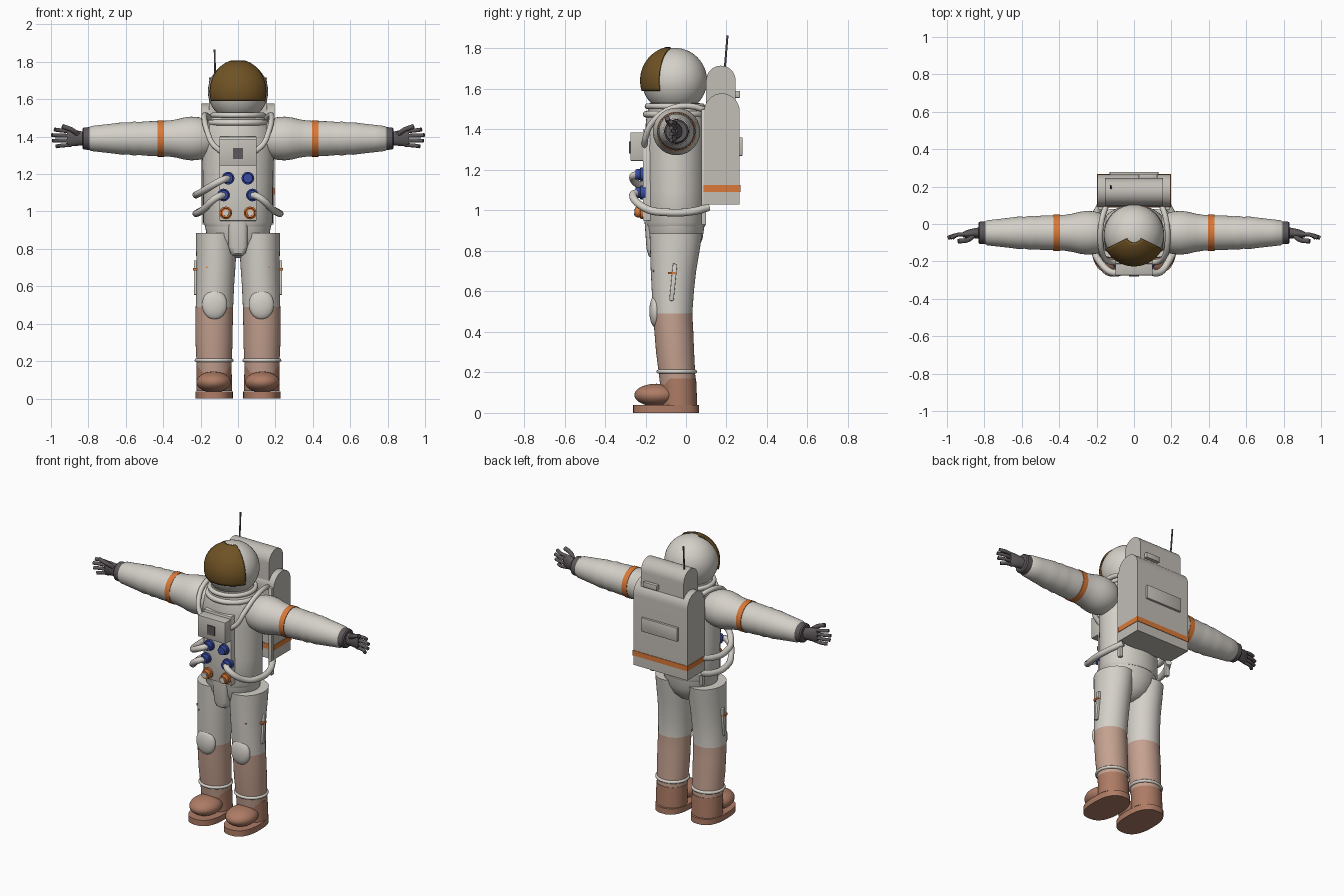
import bpy, bmesh, math
from mathutils import Vector, Matrix

if "Cube" in bpy.data.objects:
    bpy.data.objects.remove(bpy.data.objects["Cube"])


def material(name, r, g, b):
    m = bpy.data.materials.new(name)
    m.diffuse_color = (r, g, b, 1)
    m.use_nodes = True
    m.node_tree.nodes["Principled BSDF"].inputs["Base Color"].default_value = m.diffuse_color
    return m


SUIT = material("suit off white", 0.66, 0.63, 0.58)
PACK = material("pack grey", 0.54, 0.51, 0.47)
DUST = material("dusty pink", 0.56, 0.36, 0.28)
BOOT = material("boot brown", 0.42, 0.20, 0.13)
GLOVE = material("glove dark grey", 0.11, 0.095, 0.10)
GOLD = material("visor gold", 0.16, 0.085, 0.018)
ORANGE = material("orange", 0.70, 0.19, 0.04)
BLUE = material("blue", 0.04, 0.07, 0.36)


def finish(name, bm, mat, angle=40):
    bmesh.ops.recalc_face_normals(bm, faces=bm.faces)
    me = bpy.data.meshes.new(name)
    bm.to_mesh(me)
    bm.free()
    me.materials.append(mat)
    me.shade_smooth()
    me.set_sharp_from_angle(angle=math.radians(angle))
    ob = bpy.data.objects.new(name, me)
    bpy.context.collection.objects.link(ob)
    return ob


def loft(name, rings, mat, axis="z", power=2, n=40):
    """Rings of (position, half width, half depth, centre a, centre b)."""
    bm = bmesh.new()
    loops = []
    for t, a, b, ca, cb in rings:
        loop = []
        for i in range(n):
            c, s = math.cos(2 * math.pi * i / n), math.sin(2 * math.pi * i / n)
            u = ca + a * math.copysign(abs(c) ** (2 / power), c)
            v = cb + b * math.copysign(abs(s) ** (2 / power), s)
            co = {"z": (u, v, t), "x": (t, u, v), "y": (u, t, v)}[axis]
            loop.append(bm.verts.new(co))
        loops.append(loop)
    for p, q in zip(loops, loops[1:]):
        for i in range(n):
            j = (i + 1) % n
            bm.faces.new((p[i], p[j], q[j], q[i]))
    bm.faces.new(loops[0])
    bm.faces.new(loops[-1])
    return finish(name, bm, mat)


def box(name, lo, hi, mat, bevel=0.004, tilt=0):
    lo, hi = Vector(lo), Vector(hi)
    bm = bmesh.new()
    bmesh.ops.create_cube(bm, size=1)
    bmesh.ops.scale(bm, vec=hi - lo, verts=bm.verts)
    if bevel:
        bmesh.ops.bevel(bm, geom=bm.edges[:], offset=bevel, segments=2, profile=0.5, affect="EDGES")
    bmesh.ops.rotate(bm, matrix=Matrix.Rotation(tilt, 3, "X"), verts=bm.verts)
    bmesh.ops.translate(bm, vec=(lo + hi) / 2, verts=bm.verts)
    return finish(name, bm, mat)


def ball(name, centre, radii, mat):
    bm = bmesh.new()
    bmesh.ops.create_uvsphere(bm, u_segments=40, v_segments=24, radius=1)
    bmesh.ops.scale(bm, vec=radii, verts=bm.verts)
    bmesh.ops.translate(bm, vec=centre, verts=bm.verts)
    return finish(name, bm, mat)


def tube(name, points, radius, mat, cyclic=False):
    cu = bpy.data.curves.new(name, "CURVE")
    cu.dimensions = "3D"
    cu.bevel_depth = radius
    cu.bevel_resolution = 4
    cu.resolution_u = 8
    cu.use_fill_caps = True
    sp = cu.splines.new("BEZIER")
    sp.bezier_points.add(len(points) - 1)
    for bp, p in zip(sp.bezier_points, points):
        bp.co = p
        bp.handle_left_type = bp.handle_right_type = "AUTO"
    sp.use_cyclic_u = cyclic
    cu.materials.append(mat)
    ob = bpy.data.objects.new(name, cu)
    bpy.context.collection.objects.link(ob)
    return ob


def ring(name, cx, cy, z, a, b, radius, mat):
    pts = [(cx + a * math.cos(k * math.pi / 6), cy + b * math.sin(k * math.pi / 6), z) for k in range(12)]
    return tube(name, pts, radius, mat, True)


def arch_block(name, hx, y0, y1, z0, z1, mat):
    """Block with a half-round top, extruded across x."""
    r, c = (y1 - y0) / 2, (y0 + y1) / 2
    prof = [(y0, z0), (y1, z0)]
    prof += [(c + r * math.cos(k * math.pi / 16), z1 - r + r * math.sin(k * math.pi / 16)) for k in range(17)]
    bm = bmesh.new()
    f = bm.faces.new([bm.verts.new((-hx, y, z)) for y, z in prof])
    ext = bmesh.ops.extrude_face_region(bm, geom=[f])["geom"]
    bmesh.ops.translate(bm, vec=(2 * hx, 0, 0), verts=[v for v in ext if isinstance(v, bmesh.types.BMVert)])
    return finish(name, bm, mat, 30)


# Helmet, gold visor patch and neck rings
HC = Vector((0, -0.057, 1.642))
ball("helmet", HC, (0.161, 0.161, 0.161), SUIT)
bm = bmesh.new()
grid = []
for i in range(25):
    lon = math.radians(-63 + 126 * i / 24)
    col = []
    for j in range(19):
        lat = math.radians(-18 + 93 * j / 18)
        d = Vector((math.sin(lon) * math.cos(lat), -math.cos(lon) * math.cos(lat), math.sin(lat)))
        col.append(bm.verts.new(HC + d * 0.166))
    grid.append(col)
for p, q in zip(grid, grid[1:]):
    for j in range(18):
        bm.faces.new((p[j], q[j], q[j + 1], p[j + 1]))
visor = finish("visor", bm, GOLD)
sol = visor.modifiers.new("thickness", "SOLIDIFY")
sol.thickness, sol.offset = 0.008, 0
ring("neck_ring_upper", 0, -0.055, 1.515, 0.135, 0.135, 0.014, SUIT)
ring("neck_ring_lower", 0, -0.055, 1.475, 0.147, 0.142, 0.016, SUIT)

# Torso, pelvis and front flap
loft("torso", [(0.92, 0.175, 0.143, 0, -0.05), (0.94, 0.186, 0.15, 0, -0.05), (1.1, 0.186, 0.15, 0, -0.05),
               (1.3, 0.192, 0.152, 0, -0.05), (1.39, 0.19, 0.152, 0, -0.05), (1.44, 0.178, 0.148, 0, -0.05),
               (1.48, 0.155, 0.14, 0, -0.052), (1.53, 0.125, 0.125, 0, -0.055)], SUIT)
loft("pelvis", [(0.75, 0.03, 0.03, 0, -0.05), (0.765, 0.07, 0.07, 0, -0.05), (0.8, 0.12, 0.105, 0, -0.05),
                (0.86, 0.165, 0.132, 0, -0.05), (0.93, 0.178, 0.142, 0, -0.05)], SUIT)
loft("front_flap", [(0.765, 0.028, 0.02, 0, -0.15), (0.775, 0.04, 0.03, 0, -0.155), (0.81, 0.05, 0.033, 0, -0.162),
                    (0.95, 0.052, 0.035, 0, -0.17)], SUIT, power=3)

# Chest panel, control box and display
box("chest_panel", (-0.1, -0.213, 0.95), (0.1, -0.12, 1.4), SUIT)
box("control_box", (-0.1, -0.275, 1.245), (0.1, -0.19, 1.385), PACK)
box("display", (-0.026, -0.281, 1.28), (0.026, -0.273, 1.34), GLOVE, 0)

# Hose connectors
for s in (1, -1):
    for label, x, z, m in (("upper", 0.053, 1.178, BLUE), ("middle", 0.077, 1.088, BLUE), ("lower", 0.065, 0.992, ORANGE)):
        loft("connector_" + label, [(-0.2, 0.034, 0.034, x * s, z), (-0.225, 0.034, 0.034, x * s, z),
                                    (-0.227, 0.027, 0.027, x * s, z), (-0.25, 0.025, 0.025, x * s, z)], m, "y", n=20)
    loft("lower_connector_cap", [(-0.24, 0.017, 0.017, 0.065 * s, 0.992), (-0.256, 0.016, 0.016, 0.065 * s, 0.992)],
         SUIT, "y", n=20)

# Hoses round the waist to the pack
for s, x, z0, z1 in ((1, 0.077, 1.088, 0.99), (-1, 0.077, 1.088, 0.99), (-1, 0.053, 1.178, 1.09)):
    tube("waist_hose", [(s * x, -0.235, z0), (s * (x + 0.035), -0.262, z0 - 0.012), (s * 0.185, -0.2, z1 + 0.02),
                        (s * 0.222, -0.09, z1), (s * 0.212, 0.03, z1 + 0.005), (s * 0.175, 0.11, z1 + 0.025)],
         0.019, SUIT)

for s in (1, -1):
    # Hoses over the shoulders and pack straps
    tube("shoulder_hose", [(s * 0.145, 0.11, 1.49), (s * 0.172, 0.02, 1.515), (s * 0.18, -0.08, 1.5),
                           (s * 0.165, -0.17, 1.43), (s * 0.135, -0.2, 1.36), (s * 0.09, -0.205, 1.32)], 0.015, SUIT)
    box("pack_bracket", (s * 0.178 - 0.013, 0.075, 0.93), (s * 0.178 + 0.013, 0.1, 1.5), SUIT)

    # Arm with padded folds, stripe and cuff
    prof = [(0.14, 0.085), (0.17, 0.103), (0.21, 0.114), (0.25, 0.117), (0.29, 0.112), (0.33, 0.102), (0.37, 0.096),
            (0.44, 0.093), (0.49, 0.092), (0.53, 0.088), (0.555, 0.091), (0.585, 0.085), (0.615, 0.087),
            (0.66, 0.081), (0.73, 0.073), (0.785, 0.067), (0.795, 0.06)]
    loft("arm", [(s * x, r, r, -0.047, 1.39) for x, r in prof], SUIT, "x")
    loft("arm_stripe", [(s * x, 0.0975, 0.0975, -0.047, 1.39) for x in (0.395, 0.43)], ORANGE, "x")
    loft("glove_cuff", [(s * x, r, r, -0.047, 1.39) for x, r in ((0.78, 0.062), (0.825, 0.059), (0.832, 0.052))],
         GLOVE, "x")

    # Glove hand with fingers and thumb
    loft("palm", [(s * 0.825, 0.03, 0.036, -0.047, 1.39), (s * 0.86, 0.026, 0.041, -0.05, 1.392),
                  (s * 0.895, 0.021, 0.046, -0.054, 1.394), (s * 0.915, 0.014, 0.042, -0.057, 1.394)], GLOVE, "x", n=24)
    for k, end in enumerate((0.975, 0.995, 1.0, 0.985)):
        z = 1.356 + 0.024 * k
        tz = 1.348 + 0.03 * k
        tube("finger", [(s * 0.895, -0.055, z), (s * 0.945, -0.058, (z + tz) / 2), (s * (end - 0.004), -0.074, tz)],
             0.0105, GLOVE)
    tube("thumb", [(s * 0.855, -0.06, 1.41), (s * 0.89, -0.085, 1.437), (s * 0.94, -0.092, 1.455)], 0.013, GLOVE)

    # Leg, coloured with dust below the knee
    leg = loft("leg", [(0.14, 0.092, 0.088, s * 0.128, -0.04), (0.2, 0.094, 0.09, s * 0.128, -0.045),
                       (0.3, 0.099, 0.094, s * 0.128, -0.054), (0.4, 0.1, 0.096, s * 0.128, -0.06),
                       (0.49, 0.1, 0.097, s * 0.126, -0.066), (0.6, 0.101, 0.104, s * 0.122, -0.065),
                       (0.7, 0.104, 0.112, s * 0.118, -0.062), (0.8, 0.108, 0.122, s * 0.116, -0.055),
                       (0.885, 0.11, 0.13, s * 0.115, -0.05)], SUIT)
    leg.data.materials.append(DUST)
    for p in leg.data.polygons:
        p.material_index = 1 if p.center.z < 0.49 else 0
    ring("ankle_ring", s * 0.128, -0.046, 0.204, 0.094, 0.09, 0.01, SUIT)
    ball("knee_pad", (s * 0.125, -0.152, 0.502), (0.067, 0.029, 0.079), SUIT)

    # Tool pocket on the outer thigh with orange tab, and slim front tool
    box("thigh_pocket", (s * 0.222 - 0.014, -0.074, 0.553), (s * 0.222 + 0.014, -0.052, 0.737), SUIT, 0.003, -0.1)
    box("pocket_tab", (s * 0.225 - 0.015, -0.088, 0.685), (s * 0.225 + 0.015, -0.047, 0.697), ORANGE, 0)
    tube("front_tool", [(s * 0.165, -0.157, 0.7), (s * 0.16, -0.152, 0.6)], 0.004, PACK)
    box("front_tool_tab", (s * 0.165 - 0.006, -0.163, 0.697), (s * 0.165 + 0.006, -0.15, 0.707), ORANGE, 0)

    # Boot
    loft("boot_shaft", [(0.04, 0.095, 0.09, s * 0.128, -0.035), (0.1, 0.095, 0.088, s * 0.128, -0.035),
                        (0.17, 0.094, 0.09, s * 0.128, -0.04)], BOOT)
    ball("boot_toe", (s * 0.13, -0.145, 0.088), (0.093, 0.11, 0.056), BOOT)
    loft("boot_sole", [(0, 0.1, 0.163, s * 0.128, -0.098), (0.038, 0.1, 0.163, s * 0.128, -0.098)], BOOT, power=2.5)

# Backpack, stripe, plates and antenna
arch_block("pack_lower", 0.195, 0.09, 0.265, 1.03, 1.578, PACK)
arch_block("pack_upper", 0.155, 0.1, 0.245, 1.4, 1.715, PACK)
box("pack_stripe", (-0.198, 0.087, 1.092), (0.198, 0.268, 1.125), ORANGE, 0)
box("pack_plate", (-0.13, 0.26, 1.27), (0.13, 0.279, 1.36), PACK, 0.003)
box("pack_small_plate", (0.025, 0.24, 1.556), (0.125, 0.267, 1.59), PACK, 0.003)
tube("antenna", [(-0.122, 0.19, 1.68), (-0.125, 0.205, 1.865)], 0.005, GLOVE)
